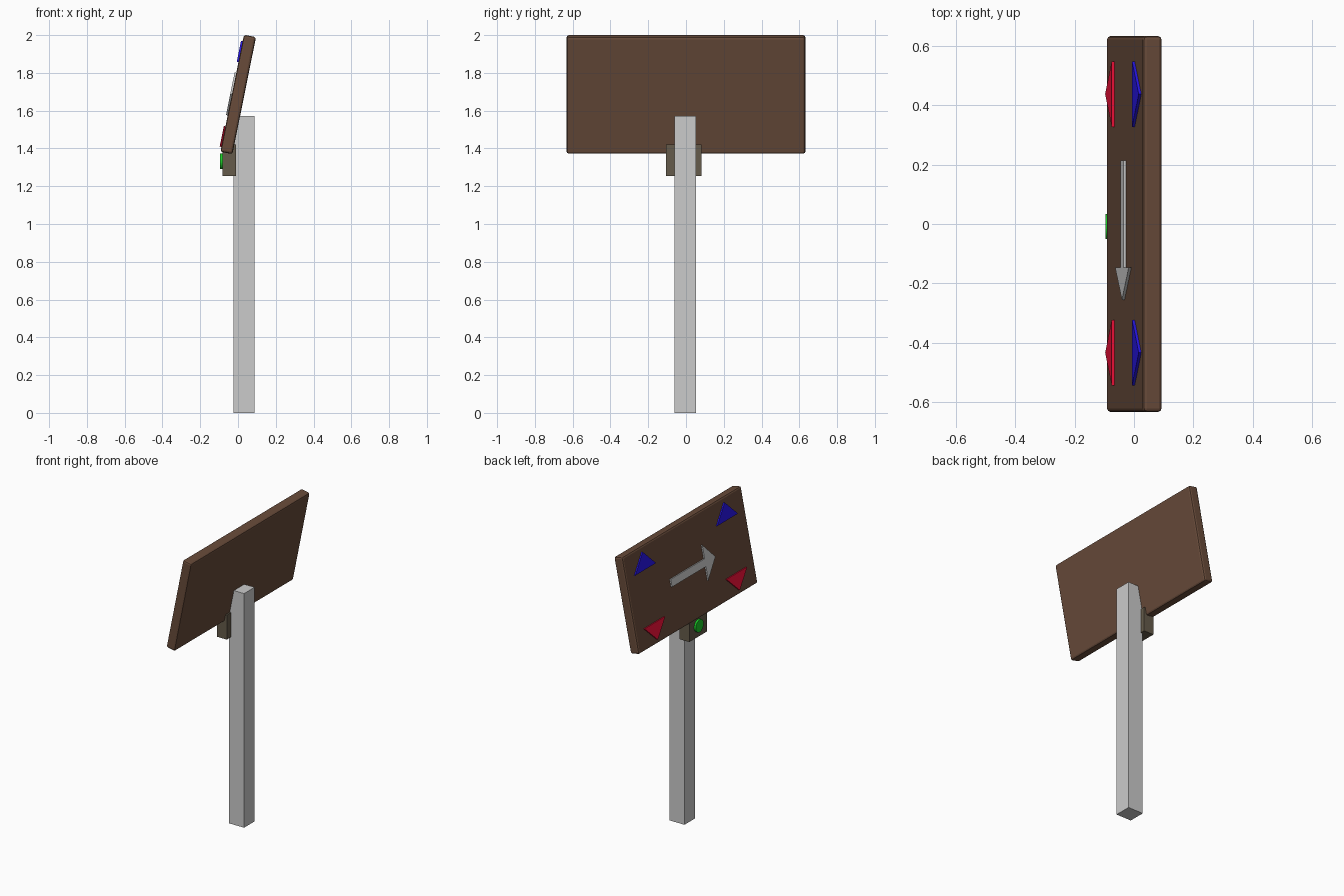
import bpy, bmesh, math
from mathutils import Matrix

if "Cube" in bpy.data.objects:
    bpy.data.objects.remove(bpy.data.objects["Cube"])

TILT = Matrix.Translation((0.001, 0, 1.686)) @ Matrix.Rotation(math.radians(11.4), 4, 'Y')
FACE = -0.0325  # local x of the board's display face


def material(name, rgb):
    m = bpy.data.materials.new(name)
    m.diffuse_color = (*rgb, 1)
    m.use_nodes = True
    m.node_tree.nodes["Principled BSDF"].inputs["Base Color"].default_value = m.diffuse_color
    return m


def add(name, bm, mat=None, matrix=None):
    bmesh.ops.recalc_face_normals(bm, faces=bm.faces)
    me = bpy.data.meshes.new(name)
    bm.to_mesh(me)
    bm.free()
    ob = bpy.data.objects.new(name, me)
    bpy.context.collection.objects.link(ob)
    if mat:
        me.materials.append(mat)
    if matrix:
        ob.matrix_world = matrix
    return ob


def box(name, lo, hi, mat=None, matrix=None):
    bm = bmesh.new()
    bmesh.ops.create_cube(bm, size=1)
    for v in bm.verts:
        v.co = [l + (c + 0.5) * (h - l) for c, l, h in zip(v.co, lo, hi)]
    return add(name, bm, mat, matrix)


def plate(name, outline, mat=None):
    # thin (y, z) outline raised from the board's face
    bm = bmesh.new()
    f = bm.faces.new([bm.verts.new((FACE + 0.002, y, z)) for y, z in outline])
    ext = bmesh.ops.extrude_face_region(bm, geom=[f])['geom']
    for v in ext:
        if isinstance(v, bmesh.types.BMVert):
            v.co.x = FACE - 0.009
    return add(name, bm, mat, TILT)


wood = material("board_brown", (0.138, 0.07, 0.042))
olive = material("box_brown", (0.13, 0.105, 0.069))
red = material("red", (0.9, 0.005, 0.04))
blue = material("blue", (0.02, 0.007, 0.8))
green = material("green", (0.01, 0.6, 0.02))

# Post and button housing
box("post", (-0.025, -0.06, 0), (0.087, 0.052, 1.573))
box("button_box", (-0.083, -0.105, 1.255), (-0.01, 0.083, 1.42), olive)

# Tilted board with softened edges
board = box("board", (FACE, -0.632, -0.316), (-FACE, 0.632, 0.316), wood, TILT)
bev = board.modifiers.new("bevel", 'BEVEL')
bev.width, bev.segments = 0.012, 2

# Corner triangles: blue point up, red point down
for side, y in (("left", 0.437), ("right", -0.433)):
    for label, base, tip, mat in (("up", 0.168, 0.281, blue), ("down", -0.179, -0.29, red)):
        plate(f"{label}_triangle_{side}", [(y - 0.11, base), (y + 0.11, base), (y, tip)], mat)

# Central arrow
zc = -0.005
plate("arrow", [(0.213, zc - 0.025), (0.213, zc + 0.025), (-0.147, zc + 0.025), (-0.147, zc + 0.115),
                (-0.255, zc), (-0.147, zc - 0.115), (-0.147, zc - 0.025)])

# Round push button
bm = bmesh.new()
bmesh.ops.create_cone(bm, cap_ends=True, segments=32, radius1=0.042, radius2=0.042, depth=0.02)
add("button", bm, green, Matrix.Translation((-0.086, -0.009, 1.332)) @ Matrix.Rotation(math.pi / 2, 4, 'Y'))
